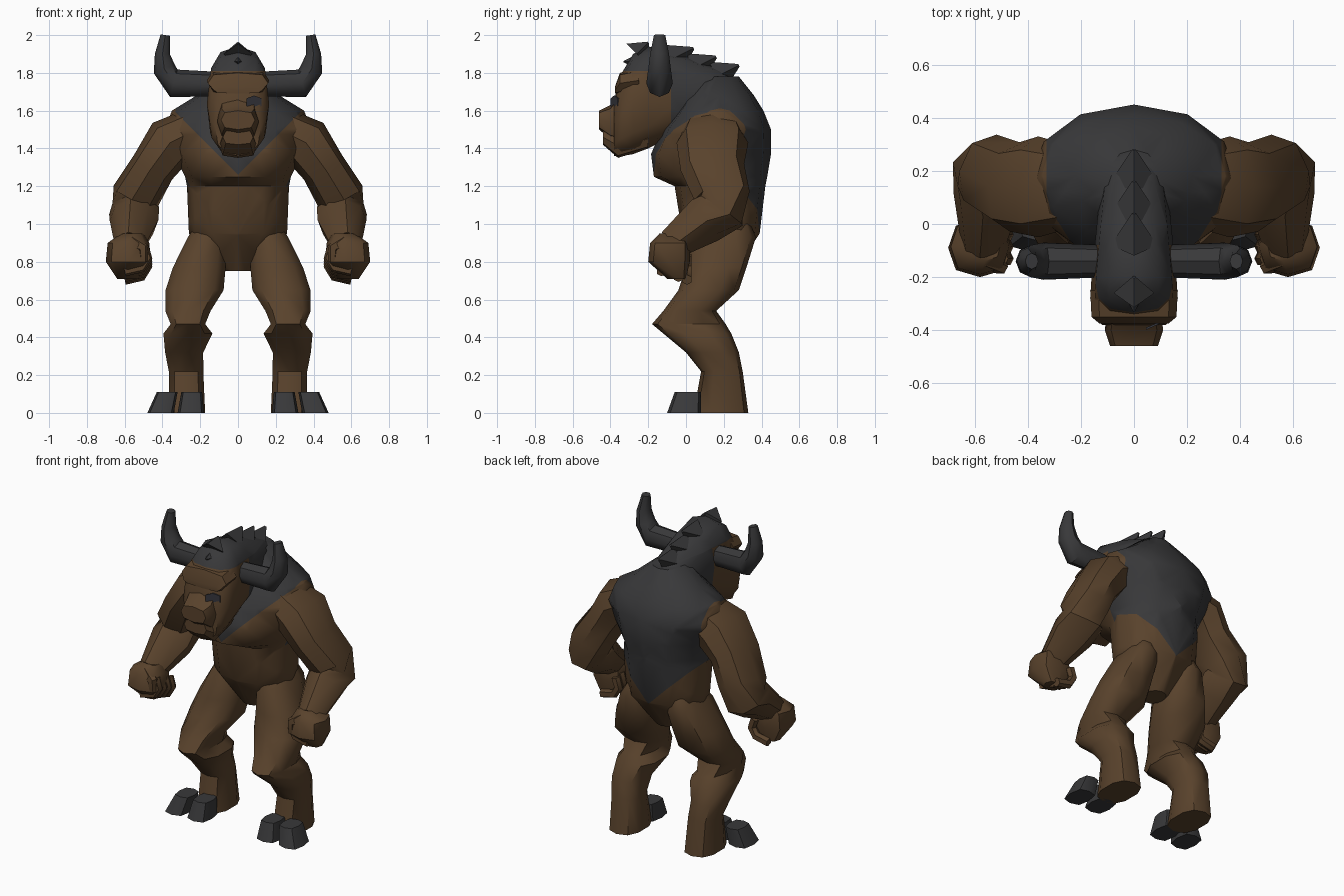
import bpy, bmesh, math
from mathutils import Vector

default_cube = bpy.data.objects.get("Cube")
if default_cube:
    bpy.data.objects.remove(default_cube)

ACROSS, DEPTH, UP = Vector((1, 0, 0)), Vector((0, 1, 0)), Vector((0, 0, 1))
SIDES = {"left": 1, "right": -1}
parts = []


def material(name, red, green, blue):
    mat = bpy.data.materials.new(name)
    mat.use_nodes = True
    mat.diffuse_color = (red, green, blue, 1)
    shader = mat.node_tree.nodes["Principled BSDF"]
    shader.inputs["Base Color"].default_value = (red, green, blue, 1)
    shader.inputs["Roughness"].default_value = .9
    return mat


BROWN = material("brown hide", .1, .055, .025)
DARK = material("charcoal fur and horn", .04, .04, .042)
PATCH = material("slate eye patch", .035, .036, .045)


# A ring is a centre with two half axes
def level(z, inner, outer, front, back):
    centre = Vector((inner + outer, front + back, z + z)) / 2
    return centre, ACROSS * (outer - inner) / 2, DEPTH * (back - front) / 2


def upright(y, low, high, half_width):
    return Vector((0, y, (low + high) / 2)), ACROSS * half_width, UP * (high - low) / 2


def along(points, reference):
    """Rings square to a path of (x, y, z, radius, other radius)."""
    rings = []
    for i, (x, y, z, radius, other) in enumerate(points):
        before = Vector(points[max(i - 1, 0)][:3])
        after = Vector(points[min(i + 1, len(points) - 1)][:3])
        tangent = (after - before).normalized()
        u = (reference - tangent * tangent.dot(reference)).normalized()
        rings.append((Vector((x, y, z)), u * radius, tangent.cross(u) * other))
    return rings


def loft(name, rings, mat, sides=8, power=.8, side=1):
    """Skin a stack of rings; a lower power gives a boxier section."""
    bm = bmesh.new()
    loops = []
    for centre, u, v in rings:
        loop = []
        for k in range(sides):
            angle = math.tau * k / sides + math.pi / 2
            cos, sin = math.cos(angle), math.sin(angle)
            point = centre + u * math.copysign(abs(cos) ** power, cos)
            point += v * math.copysign(abs(sin) ** power, sin)
            point.x *= side
            loop.append(bm.verts.new(point))
        loops.append(loop)
    for lower, upper in zip(loops, loops[1:]):
        for k in range(sides):
            bm.faces.new((lower[k - 1], lower[k], upper[k], upper[k - 1]))
    bm.faces.new(loops[0])
    bm.faces.new(loops[-1])
    bmesh.ops.recalc_face_normals(bm, faces=bm.faces)
    mesh = bpy.data.meshes.new(name)
    bm.to_mesh(mesh)
    bm.free()
    mesh.materials.append(mat)
    part = bpy.data.objects.new(name, mesh)
    bpy.context.collection.objects.link(part)
    parts.append(part)
    return part


def paint_dark(part, cuts, rule):
    """Cut the part along planes and darken the faces that meet the rule."""
    bm = bmesh.new()
    bm.from_mesh(part.data)
    bmesh.ops.triangulate(bm, faces=bm.faces)
    for point, normal in cuts:
        geometry = bm.verts[:] + bm.edges[:] + bm.faces[:]
        bmesh.ops.bisect_plane(bm, geom=geometry, plane_co=point, plane_no=normal)
    for face in bm.faces:
        face.material_index = int(rule(face.calc_center_median()))
    bm.to_mesh(part.data)
    bm.free()
    part.data.materials.append(DARK)


def lock(name, base, sweep, width):
    """A pointed lock of dark fur."""
    start, sweep = Vector(base), Vector(sweep)
    path = [(*(start + sweep * t), width * (1.1 - t), width * (1.1 - t)) for t in (0, .5, 1)]
    loft(name, along(path, ACROSS), DARK, sides=4, power=1)


# Torso, with a mane that runs to a point on the chest and on the back
CHEST_POINT, BACK_POINT, MANE_WIDTH, MIDDLE = UP * 1.26, UP * .94, .33, .12
torso = loft("torso", [level(z, -half, half, front, back) for z, half, front, back in (
    (.75, .07, .1, .26), (.95, .26, -.02, .39), (1.2, .27, -.06, .42), (1.25, .28, -.17, .43),
    (1.37, .34, -.185, .45), (1.5, .39, -.13, .45), (1.6, .35, -.05, .41), (1.68, .22, 0, .36),
    (1.78, .1, .05, .28))], BROWN, sides=12, power=.95)
mane_cuts = [(DEPTH * MIDDLE, DEPTH)]
for side in SIDES.values():
    slope = UP - ACROSS * side
    mane_cuts += [(CHEST_POINT, slope), (BACK_POINT, slope), (ACROSS * side * MANE_WIDTH, ACROSS)]


def in_mane(p):
    tip = CHEST_POINT if p.y < MIDDLE else BACK_POINT
    return abs(p.x) < MANE_WIDTH and p.z > tip.z + abs(p.x)


paint_dark(torso, mane_cuts, in_mane)

# Head and neck, dark above the brow and behind the cheeks
BROW, CHEEK = 1.81, -.08
head = loft("head", [upright(*ring) for ring in (
    (.32, 1.55, 1.72, .05), (.18, 1.5, 1.82, .12), (0, 1.5, 1.89, .14), (-.2, 1.4, 1.94, .16),
    (-.28, 1.37, 1.9, .165), (-.34, 1.36, 1.8, .155), (-.38, 1.36, 1.66, .12))], BROWN, sides=12)
paint_dark(head, [(UP * BROW, UP), (DEPTH * CHEEK, DEPTH)], lambda p: p.z > BROW or p.y > CHEEK)
loft("brow", [upright(*ring) for ring in (
    (-.25, 1.7, 1.82, .165), (-.35, 1.69, 1.8, .16), (-.375, 1.69, 1.73, .13))], BROWN, power=.6)
loft("muzzle", [upright(*ring) for ring in (
    (-.32, 1.42, 1.74, .1), (-.4, 1.45, 1.63, .11), (-.46, 1.5, 1.6, .09))], BROWN, power=.7)
loft("lower_jaw", [upright(*ring) for ring in (
    (-.2, 1.4, 1.5, .11), (-.36, 1.35, 1.48, .1), (-.44, 1.42, 1.5, .08))], BROWN, power=.6)
lock("forehead_lock", (0, -.25, 1.86), (0, -.08, 0), .04)

# Patch over the left eye
patch_centre = Vector((.085, -.377, 1.645))
loft("eye_patch", [(patch_centre + DEPTH * shift, ACROSS * .045 + DEPTH * .02, UP * .035)
                   for shift in (-.004, .004)], PATCH, sides=6)

# Crest of locks from the crown down the neck
lock("crown_lock", (0, -.26, 1.9), (0, .06, .06), .07)
crest_start, crest_end = Vector((0, -.08, 1.87)), Vector((0, .16, 1.78))
for i in range(3):
    lock(f"crest_lock_{i + 1}", crest_start.lerp(crest_end, i / 2), (0, .12, .06), .08)

for label, side in SIDES.items():
    # Horn, out sideways and then sharply up
    loft(label + "_horn", along([
        (.1, -.14, 1.74, .065, .06), (.34, -.14, 1.745, .075, .07), (.39, -.14, 1.82, .06, .06),
        (.4, -.14, 1.9, .04, .05), (.385, -.14, 2, .025, .03)], ACROSS - UP), DARK,
        power=1, side=side)

    # Arm from the shoulder through the bent elbow to the wrist
    loft(label + "_arm", along([
        (.22, .14, 1.5, .12, .15), (.36, .14, 1.43, .14, .19), (.45, .14, 1.3, .12, .17),
        (.54, .19, 1.15, .13, .15), (.55, .19, 1.07, .13, .14), (.55, .1, 1.02, .13, .12),
        (.57, -.08, .89, .08, .08)], ACROSS + UP), BROWN, power=.9, side=side)

    # Clenched hand
    loft(label + "_fist", [level(*ring) for ring in (
        (.95, .5, .62, -.14, 0), (.9, .47, .69, -.19, .02), (.8, .46, .7, -.2, .02),
        (.71, .53, .64, -.1, 0))], BROWN, side=side)
    for i in range(4):
        y, z, size = -.13 + i * .045, .82 - i * .015, .027
        loft(f"{label}_finger_{i + 1}", along([
            (.6, y, z - .07, size, size), (.51, y, z - .05, size, size),
            (.48, y, z, size, size), (.5, y, z + .06, size, size)], DEPTH), BROWN, sides=6, side=side)
    loft(label + "_thumb", along([
        (.57, -.13, .91, .03, .04), (.5, -.16, .87, .03, .03), (.5, -.16, .8, .02, .02)], DEPTH),
        BROWN, sides=6, side=side)

    # Leg with heavy thigh, forward knee and swept-back shank
    loft(label + "_leg", [level(*ring) for ring in (
        (1, .1, .22, .08, .34), (.93, .06, .27, .03, .37), (.77, .06, .35, 0, .32),
        (.65, .07, .39, -.04, .28), (.54, .14, .39, -.12, .16), (.47, .17, .36, -.18, .21),
        (.42, .13, .4, -.12, .24), (.32, .18, .39, 0, .28), (.22, .18, .37, .08, .3),
        (0, .17, .37, .04, .33))], BROWN, sides=10, side=side)

    # Cloven hoof, with the outer toe splayed
    for toe, middle, splay in (("inner", .25, 0), ("outer", .38, .03)):
        sole = level(0, middle - .07 + splay, middle + .07 + splay, -.1, .08)
        top = level(.11, middle - .06, middle + .05, -.06, .08)
        loft(f"{label}_{toe}_hoof", [sole, top], DARK, power=.6, side=side)

# Soft shading with crisp creases
bpy.ops.object.select_all(action="DESELECT")
for part in parts:
    part.select_set(True)
bpy.context.view_layer.objects.active = torso
bpy.ops.object.shade_smooth_by_angle(angle=math.radians(45))
